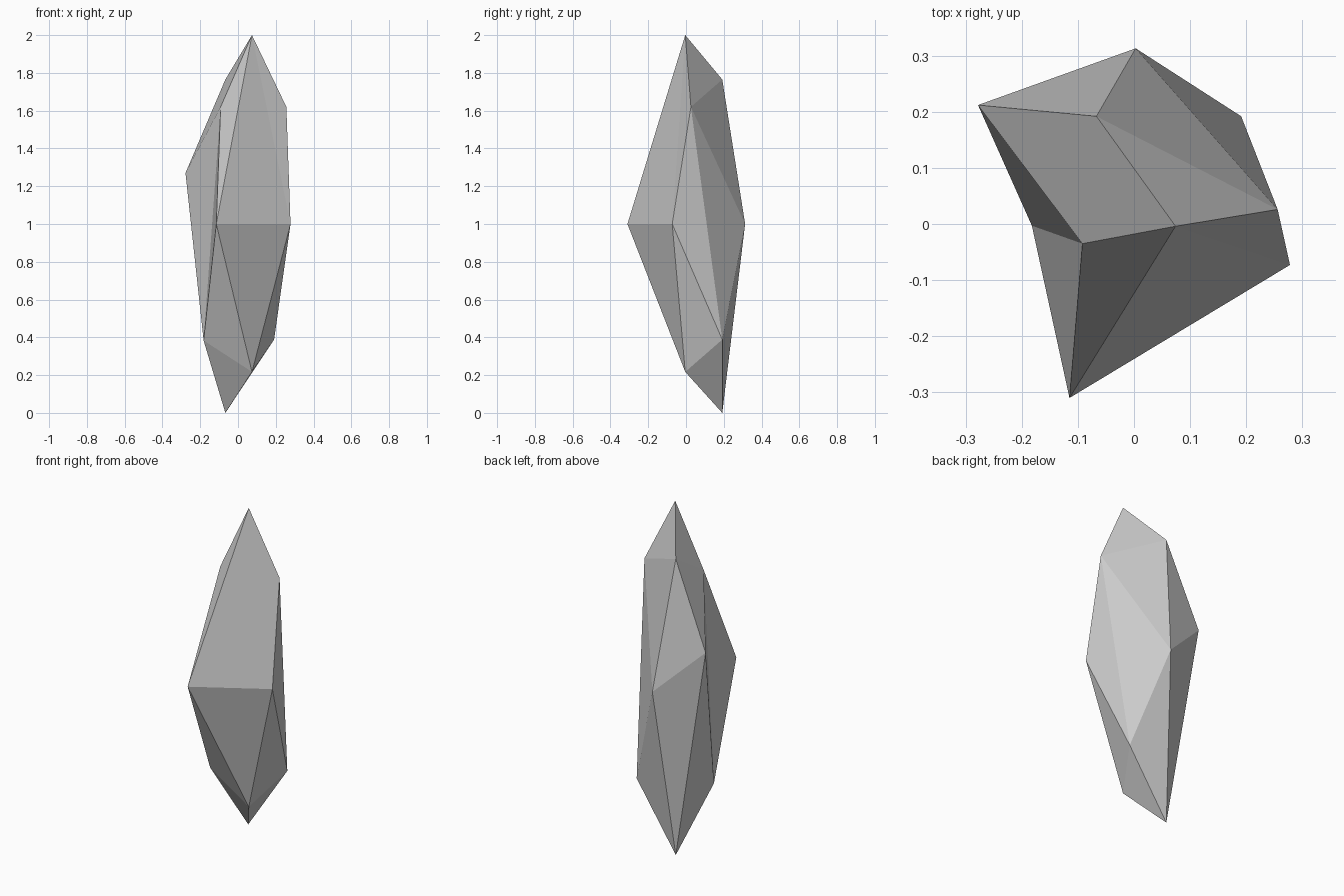
import bpy, bmesh

if "Cube" in bpy.data.objects:
    bpy.data.objects.remove(bpy.data.objects["Cube"])

# Irregular crystal: top tip, two interlocking rings of five corners, bottom tip
top = (0.074, -0.004, 2.0)
upper = [(-0.067, 0.192, 1.765), (-0.092, -0.035, 1.62), (-0.115, -0.31, 1.0),
         (0.278, -0.073, 1.0), (0.256, 0.026, 1.62)]
lower = [(-0.278, 0.212, 1.27), (-0.182, -0.003, 0.383), (0.074, -0.004, 0.217),
         (0.191, 0.192, 0.388), (0.003, 0.313, 1.0)]
bottom = (-0.067, 0.192, 0.0)

bm = bmesh.new()
t, b = bm.verts.new(top), bm.verts.new(bottom)
up = [bm.verts.new(p) for p in upper]
lo = [bm.verts.new(p) for p in lower]

# Top cap, zigzag belt and bottom cap
for i in range(5):
    j = (i + 1) % 5
    bm.faces.new((t, up[i], up[j]))
    bm.faces.new((up[i], lo[i], up[j]))
    bm.faces.new((lo[i], lo[j], up[j]))
    bm.faces.new((b, lo[j], lo[i]))

bmesh.ops.recalc_face_normals(bm, faces=bm.faces)
mesh = bpy.data.meshes.new("crystal")
bm.to_mesh(mesh)
bm.free()
crystal = bpy.data.objects.new("crystal", mesh)
bpy.context.collection.objects.link(crystal)
